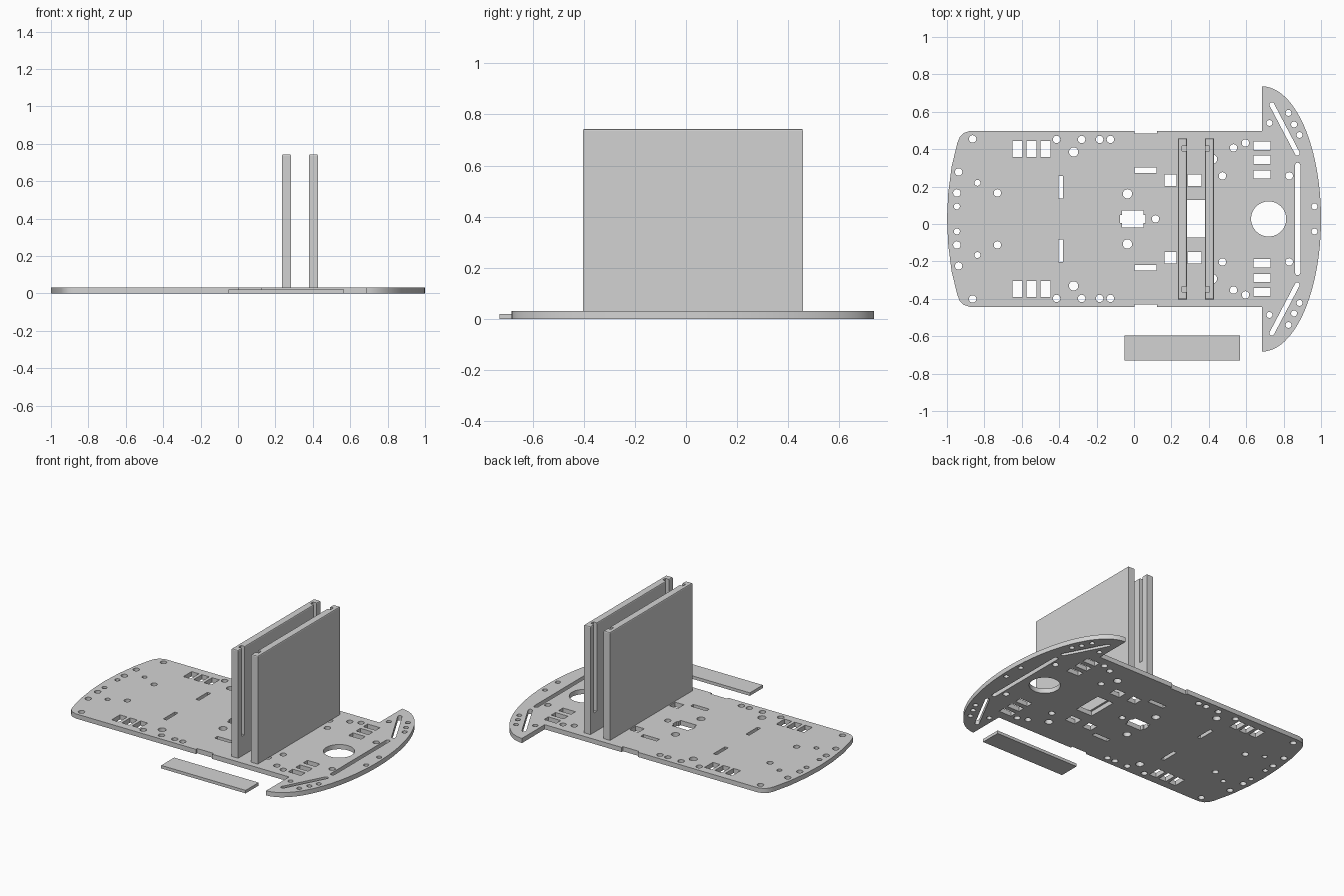
import bpy, bmesh
from math import sin, cos, pi, atan2
from mathutils import Matrix

if "Cube" in bpy.data.objects:
    bpy.data.objects.remove(bpy.data.objects["Cube"], do_unlink=True)

MID = 0.027      # y of the mirror line of the chassis
THICK = 0.031    # plate thickness

grey = bpy.data.materials.new("light_grey")
grey.use_nodes = True
COLOUR = (0.65, 0.65, 0.65, 1)
grey.diffuse_color = COLOUR
grey.node_tree.nodes["Principled BSDF"].inputs["Base Color"].default_value = COLOUR


def add_object(name, mesh):
    mesh.materials.clear()
    mesh.materials.append(grey)
    obj = bpy.data.objects.new(name, mesh)
    bpy.context.collection.objects.link(obj)
    return obj


def baked(obj):
    bpy.context.view_layer.update()
    deps = bpy.context.evaluated_depsgraph_get()
    return bpy.data.meshes.new_from_object(obj.evaluated_get(deps))


def smooth(obj):
    bpy.ops.object.select_all(action='DESELECT')
    obj.select_set(True)
    bpy.context.view_layer.objects.active = obj
    bpy.ops.object.shade_smooth_by_angle(angle=0.6)


def plate(name, loops, thick):
    """Flat plate from an outline loop followed by hole loops."""
    curve = bpy.data.curves.new(name, 'CURVE')
    curve.dimensions = '2D'
    curve.fill_mode = 'BOTH'
    curve.extrude = thick / 2
    for loop in loops:
        spline = curve.splines.new('POLY')
        spline.points.add(len(loop) - 1)
        for point, (x, y) in zip(spline.points, loop):
            point.co = (x, y + MID, 0, 1)
        spline.use_cyclic_u = True
    temp = bpy.data.objects.new(name + "_curve", curve)
    bpy.context.collection.objects.link(temp)
    mesh = baked(temp)
    bpy.data.objects.remove(temp, do_unlink=True)
    bm = bmesh.new()
    bm.from_mesh(mesh)
    bmesh.ops.remove_doubles(bm, verts=bm.verts, dist=1e-5)
    bmesh.ops.translate(bm, verts=bm.verts, vec=(0, 0, thick / 2))
    bmesh.ops.recalc_face_normals(bm, faces=bm.faces)
    bm.to_mesh(mesh)
    bm.free()
    obj = add_object(name, mesh)
    smooth(obj)
    return obj


def circle(x, y, r, n=20):
    return [(x + r * cos(2 * pi * i / n), y + r * sin(2 * pi * i / n)) for i in range(n)]


def rect(x0, x1, y0, y1):
    return [(x0, y0), (x1, y0), (x1, y1), (x0, y1)]


def slot(x0, y0, x1, y1, r, n=8):
    a = atan2(y1 - y0, x1 - x0)
    ends = ((x1, y1, a - pi / 2), (x0, y0, a + pi / 2))
    return [(x + r * cos(s + pi * i / n), y + r * sin(s + pi * i / n))
            for x, y, s in ends for i in range(n + 1)]


def flip(loop):
    return [(x, -y) for x, y in reversed(loop)]


# Chassis outline: rounded tail, notched sides, elliptical bumper
half = [(-1, 0), (-.993, .14), (-.975, .28), (-.945, .405), (-.932, .437),
        (-.912, .459), (-.875, .471), (.003, .471), (.003, .457),
        (.122, .457), (.122, .471), (.684, .471)]
STEPS = 24
half += [(.684 + .316 * sin(pi / 2 * i / STEPS), .709 * cos(pi / 2 * i / STEPS))
         for i in range(STEPS + 1)]
outline = half + [(x, -y) for x, y in reversed(half[1:-1])]

# Round holes, grouped by radius; each is mirrored
round_holes = {
    .016: [(-.837, .193), (-.947, .067), (.724, .513), (.826, .567),
           (.856, .505), (.885, .449), (.965, .067)],
    .020: [(-.863, .428), (-.938, .251), (-.947, .139), (-.73, .139),
           (-.414, .425), (-.28, .425), (-.184, .425), (-.126, .425),
           (.473, .23), (.532, .38), (.596, .406), (.83, .23)],
    .025: [(-.323, .358), (-.035, .134), (.42, .32)],
}
side_holes = [circle(x, y, r) for r, spots in round_holes.items() for x, y in spots]

# Rectangular and slotted holes, mirrored
side_holes += [rect(x, x + .053, .331, .417) for x in (-.65, -.575, -.5)]
side_holes += [rect(.639, .73, y, y + .045) for y in (.215, .293, .368)]
side_holes += [rect(-.404, -.38, .11, .23), rect(.003, .12, .246, .275),
               rect(.163, .227, .176, .238), rect(.286, .361, .176, .238),
               slot(.737, .611, .873, .352, .013)]

# Holes on the mirror line
keyed = [(-.075, -.022), (-.065, -.022), (-.065, -.045), (.052, -.045),
         (.052, -.022), (.062, -.022), (.062, .022), (.052, .022),
         (.052, .045), (-.065, .045), (-.065, .022), (-.075, .022)]
middle_holes = [circle(.115, 0, .02), circle(.72, 0, .094, 48), keyed,
                rect(.27, .39, -.1, .1), slot(.875, -.287, .875, .287, .014)]

plate("chassis_plate",
      [outline] + side_holes + [flip(h) for h in side_holes] + middle_holes, THICK)

# Loose strip beside the chassis
plate("loose_strip", [rect(-.05, .567, -.757, -.622)], .02)


def box(name, x0, x1, y0, y1, z0, z1, bevel=0):
    bm = bmesh.new()
    bmesh.ops.create_cube(bm, size=1)
    bm.transform(Matrix.Translation(((x0 + x1) / 2, (y0 + y1) / 2, (z0 + z1) / 2))
                 @ Matrix.Diagonal((x1 - x0, y1 - y0, z1 - z0, 1)))
    if bevel:
        top = [e for e in bm.edges if all(v.co.z > z1 - 1e-4 for v in e.verts)]
        bmesh.ops.bevel(bm, geom=top, offset=bevel, segments=2, profile=.5, affect='EDGES')
    mesh = bpy.data.meshes.new(name)
    bm.to_mesh(mesh)
    bm.free()
    return add_object(name, mesh)


# Two upright walls with guide grooves on their facing sides
for name, x0, groove_x in (("inner_wall", .235, .257), ("outer_wall", .379, .36)):
    wall = box(name, x0, x0 + .048, MID - .43, MID + .43, THICK, .744, .007)
    for side in (-1, 1):
        y = MID + side * .376
        cutter = box("groove_cutter", groove_x, groove_x + .045,
                     y - .014, y + .014, .16, .8)
        cutter.hide_render = True
        mod = wall.modifiers.new("groove", 'BOOLEAN')
        mod.operation = 'DIFFERENCE'
        mod.solver = 'EXACT'
        mod.object = cutter
    mesh = baked(wall)
    for mod in list(wall.modifiers):
        bpy.data.objects.remove(mod.object, do_unlink=True)
    wall.modifiers.clear()
    wall.data = mesh
